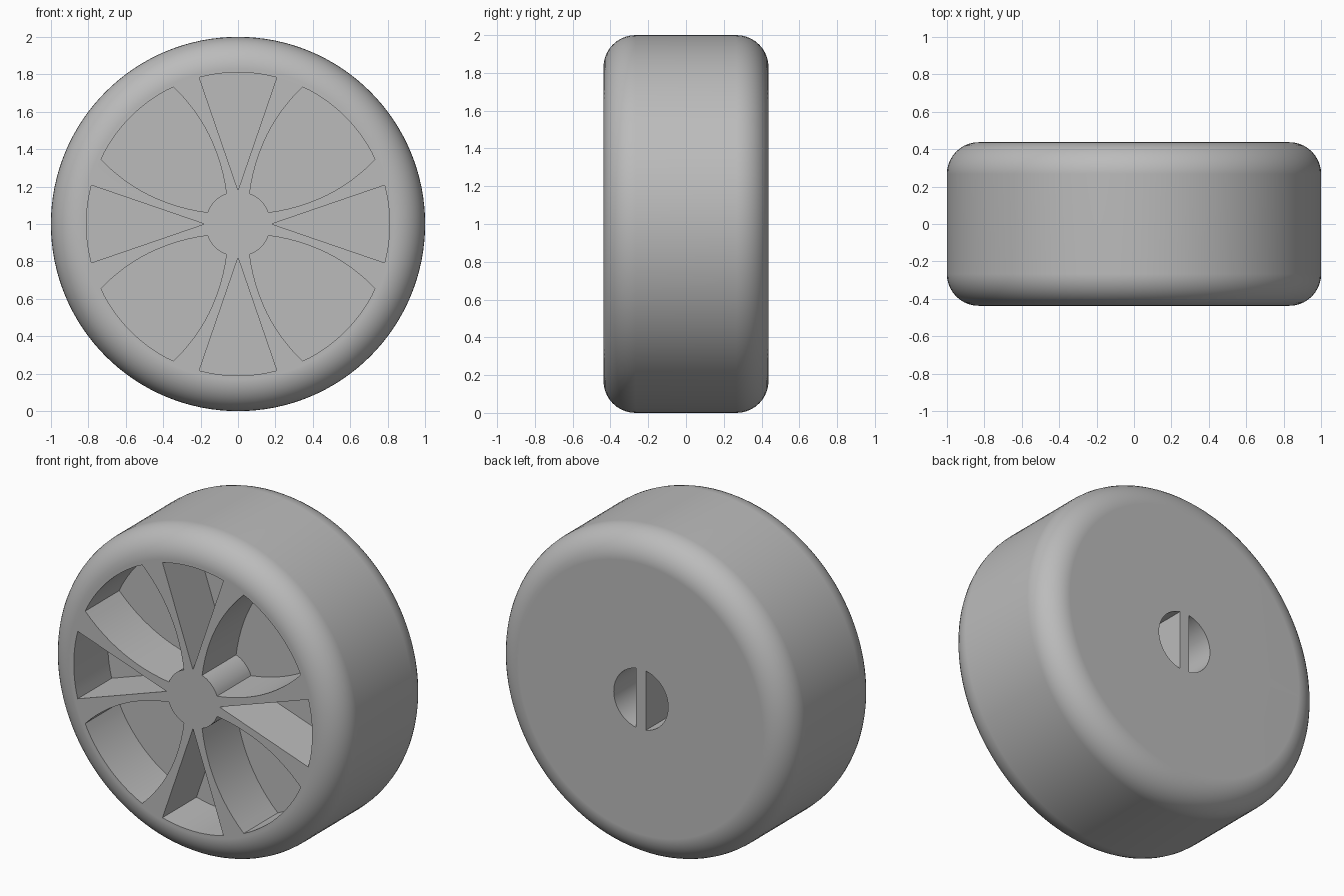
import bpy, bmesh, math

if "Cube" in bpy.data.objects:
    bpy.data.objects.remove(bpy.data.objects["Cube"])

HALF, R, FILLET = 0.437, 1.0, 0.17
HUB_R, RIM_R = 0.175, 0.81
POCKET_DEPTH, BORE_DEPTH = 0.33, 0.4

grey = bpy.data.materials.new("light grey")
grey.diffuse_color = (0.5, 0.5, 0.5, 1)
grey.use_nodes = True
grey.node_tree.nodes["Principled BSDF"].inputs["Base Color"].default_value = grey.diffuse_color


def make_object(name, bm):
    bmesh.ops.recalc_face_normals(bm, faces=bm.faces)
    mesh = bpy.data.meshes.new(name)
    bm.to_mesh(mesh)
    bm.free()
    mesh.materials.append(grey)
    ob = bpy.data.objects.new(name, mesh)
    bpy.context.collection.objects.link(ob)
    return ob


def arc(r, a0, a1, n):
    return [(r * math.cos(a0 + (a1 - a0) * i / n), r * math.sin(a0 + (a1 - a0) * i / n))
            for i in range(n + 1)]


def bezier(p, c, q, n=12):
    return [tuple((1 - t) ** 2 * p[k] + 2 * t * (1 - t) * c[k] + t * t * q[k] for k in (0, 1))
            for t in (i / n for i in range(n + 1))]


def add_prism(bm, outline, y0, y1):
    """Extrude an outline of (x, height above the axle) between two depths."""
    lo = [bm.verts.new((x, y0, z + R)) for x, z in outline]
    hi = [bm.verts.new((x, y1, z + R)) for x, z in outline]
    bm.faces.new(lo)
    bm.faces.new(hi)
    n = len(outline)
    for i in range(n):
        j = (i + 1) % n
        bm.faces.new((lo[i], lo[j], hi[j], hi[i]))


def turned(outline, a):
    c, s = math.cos(a), math.sin(a)
    return [(x * c - z * s, x * s + z * c) for x, z in outline]


# Wheel body: stacked rings with rounded shoulders
bm = bmesh.new()
shoulder = [(R - FILLET + r, HALF - FILLET + h) for r, h in arc(FILLET, 0, math.pi / 2, 10)]
profile = [(r, -h) for r, h in reversed(shoulder)] + shoulder
SEG = 128
rings = [[bm.verts.new((r * math.cos(math.tau * i / SEG), y, R + r * math.sin(math.tau * i / SEG)))
          for i in range(SEG)] for r, y in profile]
for a, b in zip(rings, rings[1:]):
    for i in range(SEG):
        j = (i + 1) % SEG
        bm.faces.new((a[i], a[j], b[j], b[i]))
bm.faces.new(rings[0])
bm.faces.new(rings[-1])
wheel = make_object("wheel", bm)

# Narrow wedge pocket and wide curved pocket, repeated four times
half_angle = math.asin(0.207 / RIM_R)
wedge = [(0, 0.18)] + arc(RIM_R, math.pi / 2 - half_angle, math.pi / 2 + half_angle, 10)
side = bezier((0.062, 0.163), (0.1075, 0.5035), (0.345, 0.732))
other = [(z, x) for x, z in reversed(side)]
outer0, outer1 = math.atan2(0.732, 0.345), math.atan2(0.345, 0.732)
inner0, inner1 = math.atan2(0.062, 0.163), math.atan2(0.163, 0.062)
petal = (side + arc(RIM_R, outer0, outer1, 14)[1:-1] + other
         + arc(HUB_R, inner0, inner1, 8)[1:-1])
bm = bmesh.new()
for k in range(4):
    for shape in (wedge, petal):
        add_prism(bm, turned(shape, k * math.pi / 2), -HALF - 0.1, -HALF + POCKET_DEPTH)

# Two half-round axle recesses at the back, leaving an upright bar between
bore_angle = math.acos(0.033 / 0.185)
half_round = arc(0.185, -bore_angle, bore_angle, 24)
for a in (0, math.pi):
    add_prism(bm, turned(half_round, a), HALF - BORE_DEPTH, HALF + 0.1)
cutter = make_object("pocket_cutter", bm)
cutter.hide_render = True

# Cut the pockets and smooth the round surfaces
mod = wheel.modifiers.new("pockets", 'BOOLEAN')
mod.operation = 'DIFFERENCE'
mod.solver = 'EXACT'
mod.object = cutter
bpy.context.view_layer.objects.active = wheel
wheel.select_set(True)
bpy.ops.object.modifier_apply(modifier=mod.name)
bpy.data.objects.remove(cutter)
bpy.ops.object.shade_smooth_by_angle(angle=math.radians(30))
weighted = wheel.modifiers.new("flat_face_normals", 'WEIGHTED_NORMAL')
weighted.keep_sharp = True
